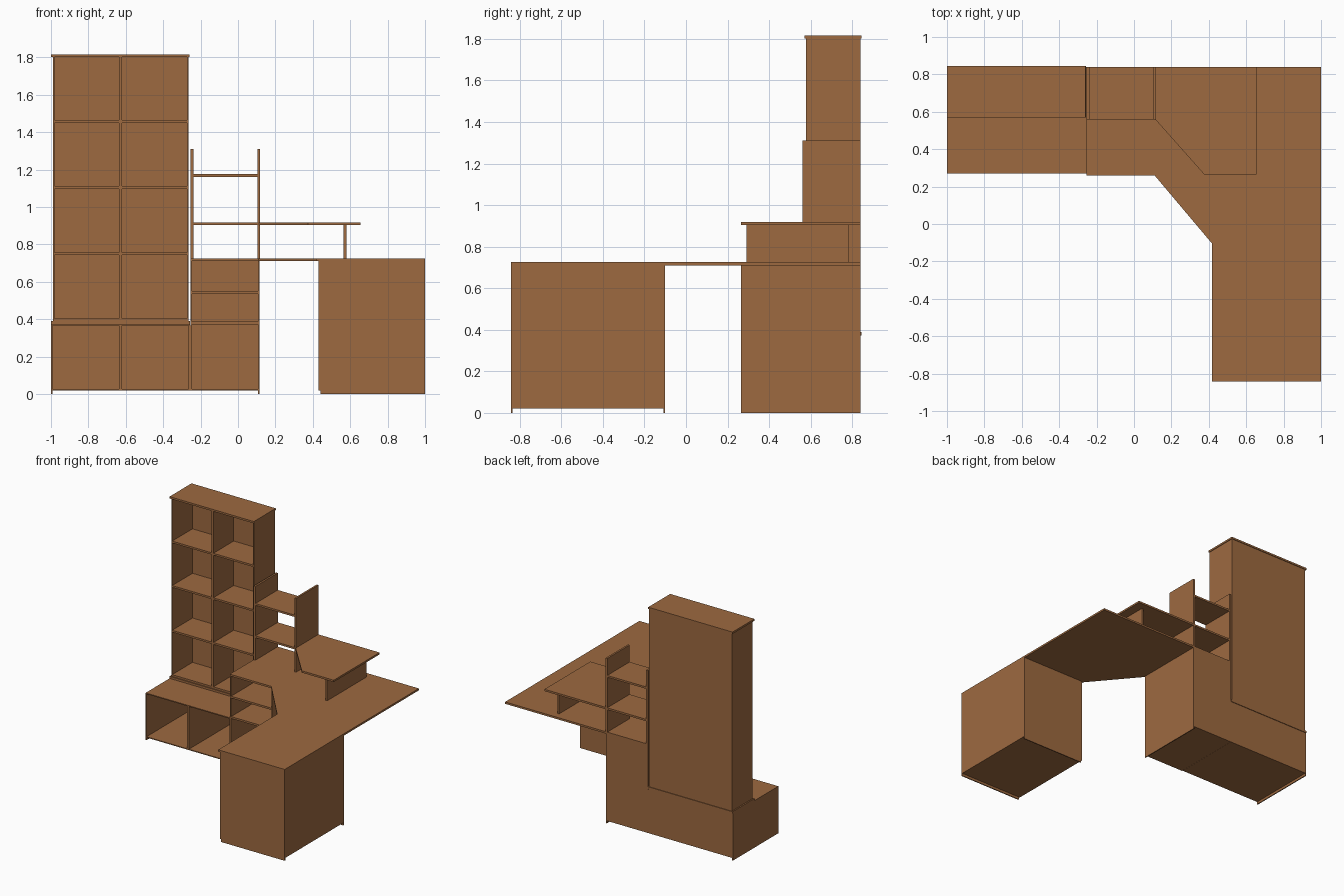
import bpy, bmesh

if "Cube" in bpy.data.objects:
    bpy.data.objects.remove(bpy.data.objects["Cube"])

wood = bpy.data.materials.new("wood")
wood.diffuse_color = (0.338, 0.143, 0.051, 1)
wood.use_nodes = True
wood.node_tree.nodes["Principled BSDF"].inputs["Base Color"].default_value = wood.diffuse_color


def slab(name, outline, z0, z1):
    """Board cut to a plan outline."""
    bm = bmesh.new()
    face = bm.faces.new([bm.verts.new((x, y, z0)) for x, y in outline])
    up = bmesh.ops.extrude_face_region(bm, geom=[face])["geom"]
    bmesh.ops.translate(bm, vec=(0, 0, z1 - z0),
                        verts=[g for g in up if isinstance(g, bmesh.types.BMVert)])
    bmesh.ops.recalc_face_normals(bm, faces=bm.faces)
    me = bpy.data.meshes.new(name)
    bm.to_mesh(me)
    bm.free()
    me.materials.append(wood)
    ob = bpy.data.objects.new(name, me)
    bpy.context.collection.objects.link(ob)
    return ob


def board(name, x0, x1, y0, y1, z0, z1):
    return slab(name, [(x0, y0), (x1, y0), (x1, y1), (x0, y1)], z0, z1)


T = 0.015   # shelf thickness
S = 0.008   # side panel thickness
B = 0.84    # rear plane
F = -0.843  # front plane of the desk

# Tall bookcase, with matching cap and base boards
board("bookcase_top", -1, -0.26, 0.57, 0.845, 1.801, 1.816)
board("bookcase_base", -1, -0.257, 0.57, 0.845, 0.373, 0.39)
board("bookcase_back", -0.99, -0.265, B - S, B, 0.39, 1.801)
for side, x in (("left", -0.99), ("right", -0.265 - S)):
    board("bookcase_side_" + side, x, x + S, 0.577, B - S, 0.39, 1.801)
board("bookcase_divider", -0.635, -0.62, 0.577, B - S, 0.39, 1.801)
for i, z in enumerate((0.39, 0.742, 1.097, 1.45)):
    for side, x0, x1 in (("left", -0.99 + S, -0.635), ("right", -0.62, -0.265 - S)):
        board(f"bookcase_shelf_{side}_{i}", x0, x1, 0.577, B - S, z, z + T)

# Low cabinet under the bookcase
board("low_cabinet_top", -1, -0.257, 0.27, B, 0.365, 0.373)
board("low_cabinet_side", -1, -1 + S, 0.27, B, 0, 0.365)
board("low_cabinet_floor", -1 + S, -0.265, 0.27, B - S, 0.02, 0.027)
board("low_cabinet_divider", -0.635, -0.62, 0.27, B - S, 0.027, 0.365)
board("low_cabinet_end", -0.265, -0.255, 0.27, B - S, 0.02, 0.365)
board("low_cabinet_back", -1 + S, -0.255, B - S, B, 0.02, 0.365)

# Open shelf pedestal under the desk
board("pedestal_left_side", -0.254, -0.254 + S, 0.265, B - S, 0.02, 0.71)
board("pedestal_right_side", 0.115 - S, 0.115, 0.265, B, 0, 0.71)
board("pedestal_back", -0.254, 0.115 - S, B - S, B, 0.02, 0.71)
for i, (z, t) in enumerate(((0.02, 0.007), (0.373, T), (0.535, T))):
    board(f"pedestal_shelf_{i}", -0.254 + S, 0.115 - S, 0.265, B - S, z, z + t)

# Desk top
slab("desk_top", [(-0.254, B), (-0.254, 0.26), (0.11, 0.26), (0.416, -0.103),
                  (0.416, F), (1, F), (1, B)], 0.71, 0.725)

# Right desk cabinet
board("desk_cabinet_front_side", 0.44, 1, F, F + S, 0, 0.71)
board("desk_cabinet_rear_side", 0.44, 1, -0.10 - S, -0.10, 0, 0.71)
board("desk_cabinet_back", 1 - S, 1, F + S, -0.10 - S, 0.02, 0.71)
board("desk_cabinet_floor", 0.44, 1 - S, F + S, -0.10 - S, 0.02, 0.027)
board("desk_cabinet_door", 0.43, 0.44, F + 0.003, -0.103, 0.02, 0.71)

# Desk hutch
for side, x in (("left", -0.254), ("right", 0.103)):
    board("hutch_upright_" + side, x, x + T, 0.56, B, 0.725, 1.31)
board("hutch_shelf", -0.239, 0.103, 0.56, B, 1.16, 1.175)
slab("monitor_shelf", [(-0.239, B), (-0.239, 0.56), (0.113, 0.56), (0.375, 0.265),
                       (0.655, 0.265), (0.655, B)], 0.903, 0.918)
board("monitor_shelf_support", 0.565, 0.58, 0.29, 0.785, 0.725, 0.903)
